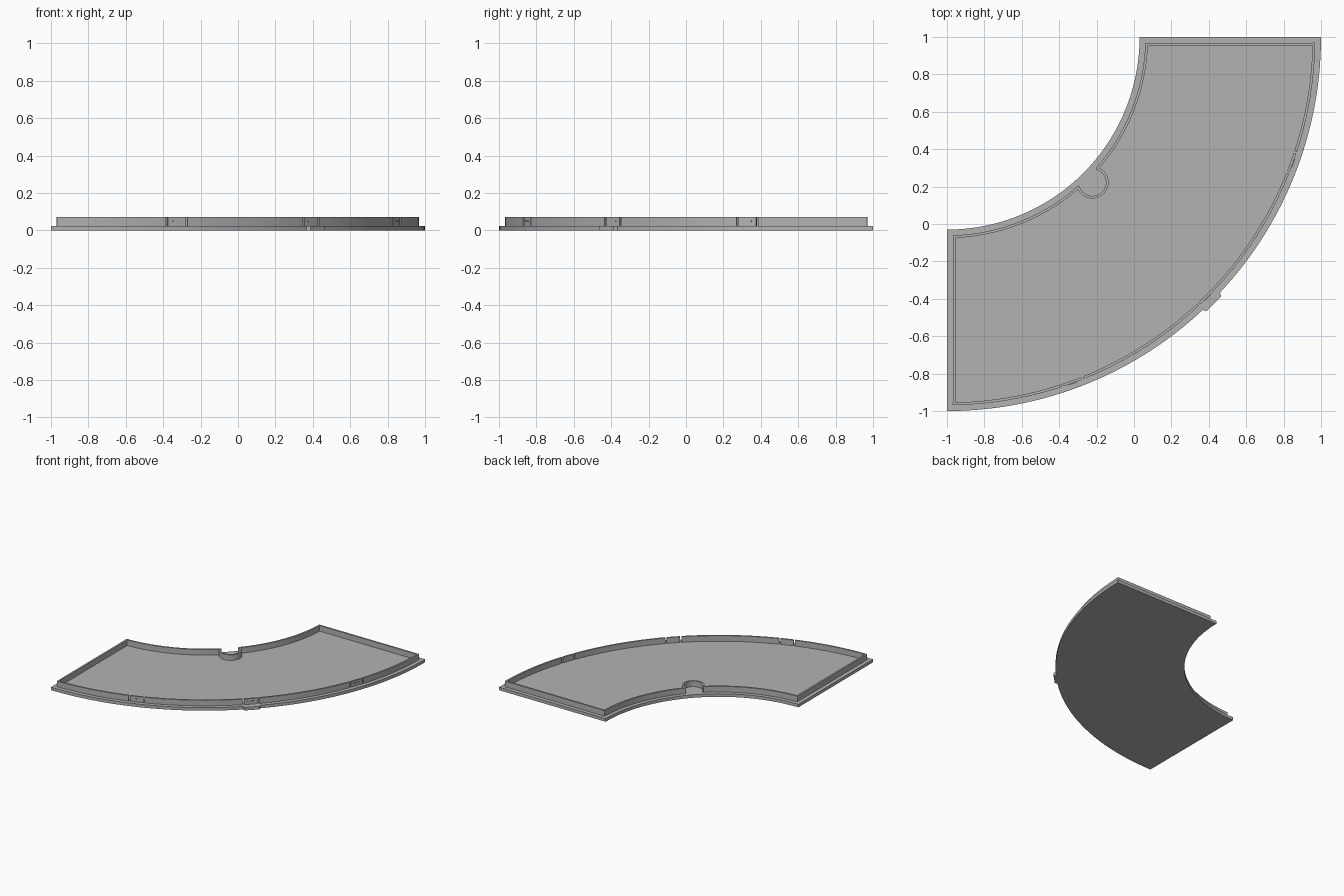
import bpy
from math import radians, degrees, cos, sin, asin, acos, atan2
from mathutils import Vector

cube = bpy.data.objects.get("Cube")
if cube:
    bpy.data.objects.remove(cube, do_unlink=True)

grey = bpy.data.materials.new("light grey plastic")
grey.use_nodes = True
grey.diffuse_color = (0.45, 0.45, 0.45, 1)
grey.node_tree.nodes["Principled BSDF"].inputs["Base Color"].default_value = grey.diffuse_color

CENTRE = Vector((-1, 1))            # centre of the quarter bend
R_IN, R_OUT = 1.03, 2.0             # plate radii
BASE, TOP = 0.025, 0.071            # plate and rim heights
RIM, THICK = 0.031, 0.014           # rim inset and wall thickness
MID = -45                           # bisector of the bend, degrees


def strip(name, inner, outer, z0, z1):
    """Closed solid between two matching rows of 2D points."""
    n = len(inner)
    verts = [(p[0], p[1], z) for z in (z0, z1) for row in (inner, outer) for p in row]
    a, b, c, d = 0, n, 2 * n, 3 * n     # low inner, low outer, high inner, high outer
    faces = [(a, c, d, b), (a + n - 1, b + n - 1, d + n - 1, c + n - 1)]
    for i in range(n - 1):
        j = i + 1
        faces += [(a + i, b + i, b + j, a + j), (c + i, c + j, d + j, d + i),
                  (a + i, a + j, c + j, c + i), (b + i, d + i, d + j, b + j)]
    mesh = bpy.data.meshes.new(name)
    mesh.from_pydata(verts, [], faces)
    mesh.materials.append(grey)
    mesh.shade_smooth()
    mesh.set_sharp_from_angle(angle=radians(30))
    obj = bpy.data.objects.new(name, mesh)
    bpy.context.collection.objects.link(obj)
    return obj


def polar(r, deg, centre=CENTRE):
    return centre + Vector((cos(radians(deg)), sin(radians(deg)))) * r


def arc(name, r0, r1, a0, a1, z0, z1, centre=CENTRE, step=1.5):
    n = max(2, round((a1 - a0) / step))
    angles = [a0 + (a1 - a0) * i / n for i in range(n + 1)]
    return strip(name, [polar(r0, a, centre) for a in angles],
                 [polar(r1, a, centre) for a in angles], z0, z1)


# Floor plate
arc("floor_plate", R_IN, R_OUT, -90, 0, 0, BASE)

# Pull tab on the outer edge, with chamfered corners
out = Vector((cos(radians(MID)), sin(radians(MID))))
along = Vector((-out.y, out.x))
tab_row = [(-0.066, 1.999), (-0.055, 2.018), (0.055, 2.018), (0.066, 1.999)]
strip("pull_tab", [CENTRE + out * 1.97 + along * t for t, r in tab_row],
      [CENTRE + out * r + along * t for t, r in tab_row], 0, BASE)

# Outer rim, interrupted by a pair of slots around each snap clip
wall_r = R_OUT - RIM
end = degrees(asin(RIM / wall_r))
CLIP, GAP = 1.5, 1.8
start = -90 + end
for i, a in enumerate((-70, MID, -20)):
    arc(f"outer_rim_{i}", wall_r - THICK, wall_r, start, a - GAP, BASE, TOP)
    arc(f"snap_clip_{i}", wall_r - THICK, wall_r, a - CLIP, a + CLIP, BASE, TOP)
    arc(f"clip_ridge_{i}", wall_r - 0.005, wall_r + 0.004, a - 0.7, a + 0.7, 0.045, 0.053)
    start = a + GAP
arc("outer_rim_3", wall_r - THICK, wall_r, start, -end, BASE, TOP)

# Round pocket wall opening through the inner rim
inner_r = R_IN + RIM
POCKET_R, pocket_dist = 0.086, 1.10
pocket = polar(pocket_dist, MID)
reach = degrees(acos((inner_r - pocket_dist) / (POCKET_R - THICK / 2)))
arc("pocket_wall", POCKET_R - THICK, POCKET_R, MID - reach, MID + reach,
    BASE, TOP, pocket, 6)

# Inner rim either side of the pocket
half = degrees(atan2(0.068, inner_r))
end = degrees(asin(RIM / inner_r))
arc("inner_rim_front", inner_r, inner_r + THICK, -90 + end, MID - half, BASE, TOP)
arc("inner_rim_back", inner_r, inner_r + THICK, MID + half, -end, BASE, TOP)

# Straight rims across the two ends
near, far = RIM, RIM + THICK
span = (inner_r, wall_r - 0.001)
strip("end_rim_front", [CENTRE + Vector((near, -s)) for s in span],
      [CENTRE + Vector((far, -s)) for s in span], BASE, TOP)
strip("end_rim_back", [CENTRE + Vector((s, -far)) for s in span],
      [CENTRE + Vector((s, -near)) for s in span], BASE, TOP)

# Make every face point outwards
import bmesh
for obj in bpy.context.collection.objects:
    if obj.type == 'MESH' and grey.name in obj.data.materials:
        bm = bmesh.new()
        bm.from_mesh(obj.data)
        bmesh.ops.recalc_face_normals(bm, faces=bm.faces)
        bm.to_mesh(obj.data)
        bm.free()
